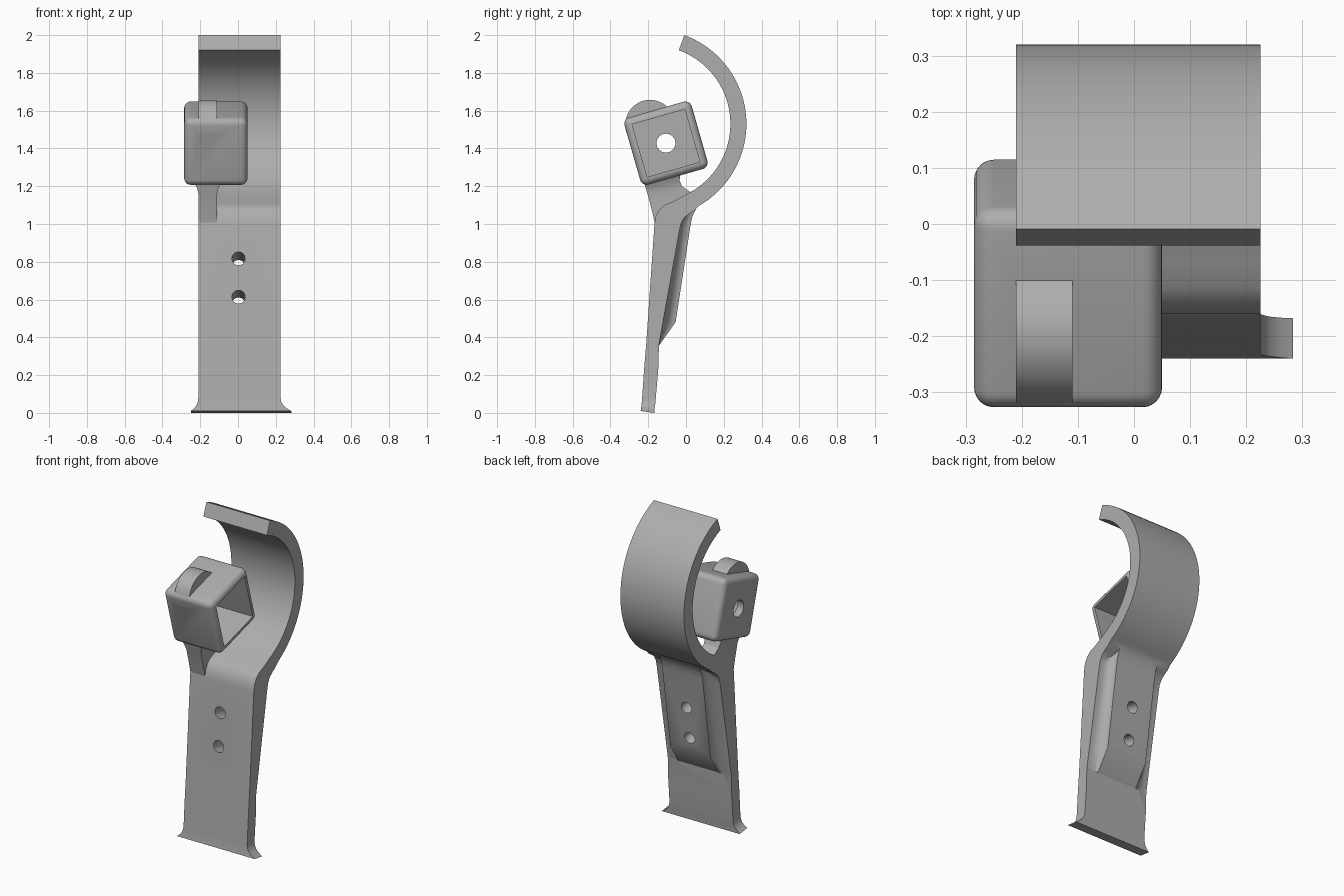
import bpy, bmesh, math
from mathutils import Vector, Matrix

if "Cube" in bpy.data.objects:
    bpy.data.objects.remove(bpy.data.objects["Cube"], do_unlink=True)

grey = bpy.data.materials.new("plain grey")
grey.use_nodes = True
colour = (0.42, 0.42, 0.42, 1)
grey.diffuse_color = colour
grey.node_tree.nodes["Principled BSDF"].inputs["Base Color"].default_value = colour


def finish(name, bm):
    bmesh.ops.recalc_face_normals(bm, faces=bm.faces)
    mesh = bpy.data.meshes.new(name)
    bm.to_mesh(mesh)
    bm.free()
    mesh.materials.append(grey)
    ob = bpy.data.objects.new(name, mesh)
    bpy.context.collection.objects.link(ob)
    return ob


def loft(name, rings):
    """Skin a list of closed rings of points and cap both ends."""
    bm = bmesh.new()
    loops = [[bm.verts.new(p) for p in ring] for ring in rings]
    n = len(loops[0])
    for a, b in zip(loops, loops[1:]):
        for i in range(n):
            j = (i + 1) % n
            bm.faces.new((a[i], a[j], b[j], b[i]))
    bm.faces.new(loops[0])
    bm.faces.new(loops[-1])
    return finish(name, bm)


def bar(name, rows, x0, x1, left, right):
    """Rows hold front y, z, back y, z and an amount of sideways flare."""
    rings = []
    for yf, zf, yb, zb, f in rows:
        a, b = x0 - f * left, x1 + f * right
        rings.append([(a, yf, zf), (b, yf, zf), (b, yb, zb), (a, yb, zb)])
    return loft(name, rings)


def cylinder(name, radius, depth, place, turn, axis):
    bm = bmesh.new()
    m = Matrix.Translation(place) @ Matrix.Rotation(math.radians(turn), 4, axis)
    bmesh.ops.create_cone(bm, cap_ends=True, segments=48, radius1=radius,
                          radius2=radius, depth=depth, matrix=m)
    return finish(name, bm)


def block(name, size, centre, tilt):
    bm = bmesh.new()
    m = (Matrix.Translation(centre) @ Matrix.Rotation(math.radians(tilt), 4, 'X')
         @ Matrix.Diagonal((*size, 1)))
    bmesh.ops.create_cube(bm, size=1, matrix=m)
    return finish(name, bm)


def apply_all(ob):
    bpy.ops.object.select_all(action='DESELECT')
    ob.select_set(True)
    bpy.context.view_layer.objects.active = ob
    for m in list(ob.modifiers):
        bpy.ops.object.modifier_apply(modifier=m.name)


def combine(ob, other, operation):
    m = ob.modifiers.new("join", 'BOOLEAN')
    m.object, m.operation, m.solver = other, operation, 'EXACT'
    apply_all(ob)
    bpy.data.objects.remove(other, do_unlink=True)


# Strap: flared foot, tapering stem, bend, then the circular hook
rows = [(-.240, .010, -.168, 0, 1), (-.238, .022, -.167, .014, .62),
        (-.236, .038, -.165, .032, .28), (-.234, .058, -.162, .054, .07),
        (-.232, .080, -.160, .078, 0), (-.222, .230, -.147, .230, 0),
        (-.211, .360, -.143, .360, 0), (-.167, 1.00, -.035, .965, 0),
        (-.160, 1.04, -.026, 1.005, 0), (-.142, 1.075, -.008, 1.035, 0),
        (-.115, 1.10, .018, 1.055, 0), (-.070, 1.118, .040, 1.068, 0)]
hook_y, hook_z, outer, inner = -.18, 1.53, .5, .415
for i in range(41):
    t = math.radians(-60 + 130 * i / 40)
    c, s = math.cos(t), math.sin(t)
    rows.append((hook_y + inner * c, hook_z + inner * s,
                 hook_y + outer * c, hook_z + outer * s, 0))
strap = bar("strap_with_hook", rows, -.21, .225, .04, .058)

# Raised back pad with concave sides
steps = 7
side = []
for i in range(steps + 1):
    a = math.pi / 2 * i / steps
    side.append((.213 - .075 * math.sin(a), 1 - math.cos(a)))
section = [(-x, h) for x, h in side] + [(x, h) for x, h in reversed(side)]
rings = []
for z, base, top in ((.355, -.145, -.144), (.48, -.125, -.055),
                     (1.0, -.034, .025), (1.04, -.018, .034), (1.09, .0, .058)):
    ring = [(x + .0075, base + (top - base) * h, z) for x, h in section]
    ring += [(.2205, base - .03, z), (-.2055, base - .03, z)]
    rings.append(ring)
combine(strap, loft("back_pad", rings), 'UNION')

# Two screw holes
for z in (.8, .6):
    y = -.125 + (z - .7) * .13
    combine(strap, cylinder("screw_hole", .035, .6, (.003, y, z), 76, 'X'), 'DIFFERENCE')

# Square socket, rounded outside
centre, tilt = Vector((-.1175, -.106, 1.428)), 16
socket = block("square_socket", (.335, .37, .37), centre, tilt)
bevel = socket.modifiers.new("round", 'BEVEL')
bevel.width, bevel.segments = .035, 6
apply_all(socket)

# Arm carrying the socket, and the round lug on top
arm_rows = [(-.164, 1.0, -.06, 1.02, 0), (-.180, 1.07, .045, 1.158, 0),
            (-.193, 1.12, .012, 1.176, 0), (-.204, 1.16, -.020, 1.198, 0),
            (-.213, 1.19, -.034, 1.230, .3), (-.219, 1.215, -.030, 1.262, 1),
            (-.200, 1.26, -.050, 1.280, 1)]
combine(socket, bar("socket_arm", arm_rows, -.21, -.11, .02, .02), 'UNION')
combine(socket, cylinder("round_lug", .132, .1, (-.16, -.19, 1.525), 90, 'Y'), 'UNION')

# Hollow opening on one side and a round hole through the end wall
combine(socket, block("opening", (.5, .29, .29), centre + Vector((.125, 0, 0)), tilt), 'DIFFERENCE')
combine(socket, cylinder("end_hole", .05, .3, (-.28, centre.y, centre.z), 90, 'Y'), 'DIFFERENCE')

# Soft shading with crisp edges
for ob in (strap, socket):
    apply_all(ob)
    bpy.ops.object.shade_smooth_by_angle(angle=math.radians(30))
